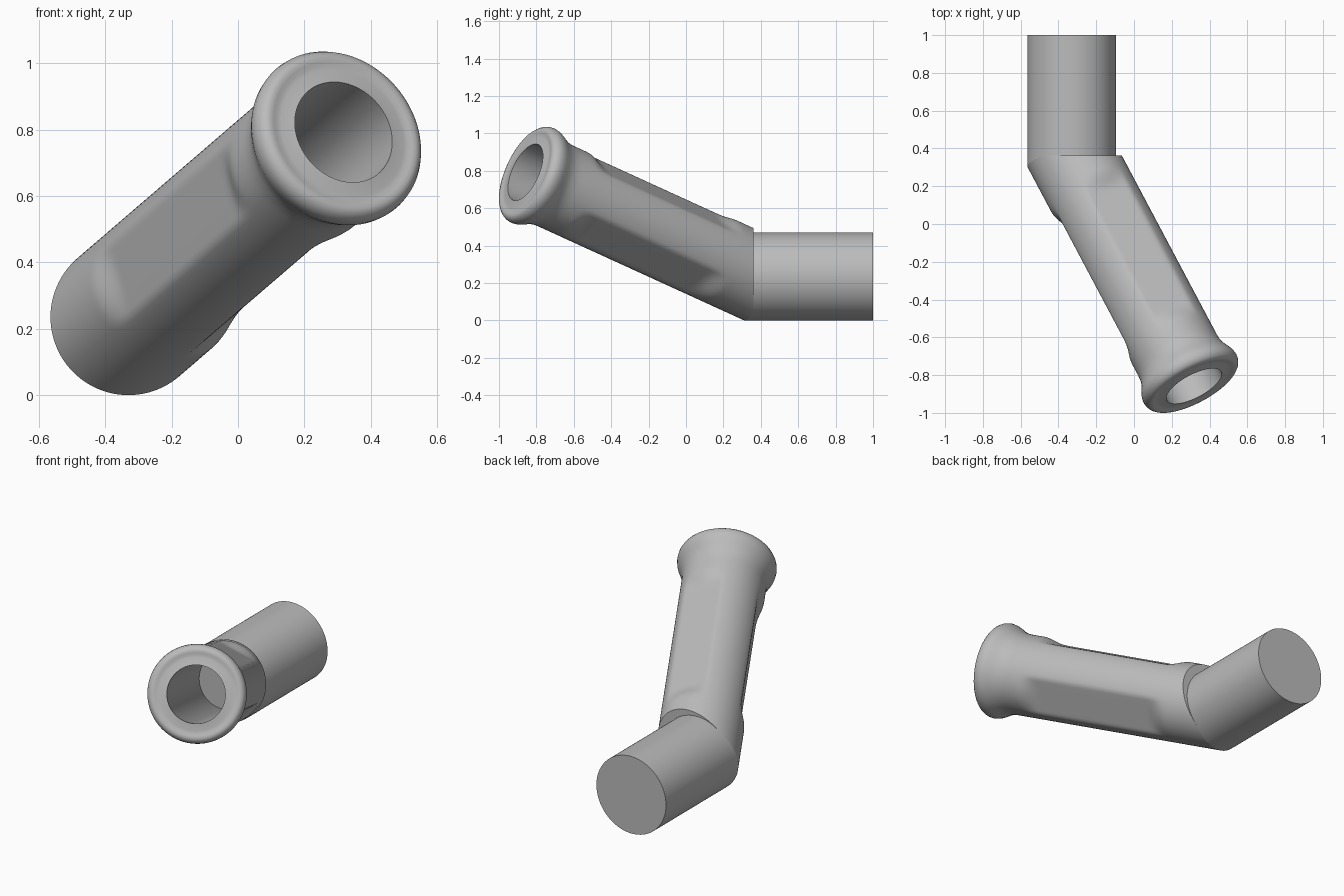
import bpy, bmesh, math
from mathutils import Vector

if "Cube" in bpy.data.objects:
    bpy.data.objects.remove(bpy.data.objects["Cube"], do_unlink=True)

# Frame of the bend: straight pipe runs along y, socket arm leans off it
BEND, ROLL = math.radians(35), math.radians(40.7)
R, BORE, N = 0.235, 0.163, 96
ELBOW = Vector((-0.33, 0.362, 0.235))
LEAN = Vector((math.cos(ROLL), 0, math.sin(ROLL)))
SIDE = Vector((-math.sin(ROLL), 0, math.cos(ROLL)))
BACK = Vector((0, 1, 0))
AXIS = LEAN * math.sin(BEND) - BACK * math.cos(BEND)
INNER = LEAN * math.cos(BEND) + BACK * math.sin(BEND)
MITER = math.tan(BEND / 2)
ANGLES = [2 * math.pi * i / N for i in range(N)]

grey = bpy.data.materials.new("plain grey")
grey.use_nodes = True
grey.diffuse_color = (0.5, 0.5, 0.5, 1)
grey.node_tree.nodes["Principled BSDF"].inputs["Base Color"].default_value = (0.5, 0.5, 0.5, 1)


def smoothstep(a, b, x):
    x = min(max((x - a) / (b - a), 0), 1)
    return x * x * (3 - 2 * x)


def arm_point(angle, radius, t):
    return ELBOW + AXIS * t + (INNER * math.cos(angle) + SIDE * math.sin(angle)) * radius


def flat_radius(angle, t):
    """Arm radius with three shallow grip flats, fading out at both ends."""
    third = 2 * math.pi / 3
    off = (angle - math.radians(30) + third / 2) % third - third / 2
    cut = R - R * math.cos(math.radians(30)) / math.cos(off)
    depth = (cut + math.hypot(cut, 0.003)) / 2
    fade = smoothstep(0.23, 0.35, t) * (1 - smoothstep(1.09, 1.21, t))
    return R - depth * fade


def bridge(bm, rings):
    for a, b in zip(rings, rings[1:]):
        for i in range(N):
            j = (i + 1) % N
            bm.faces.new((a[i], a[j], b[j], b[i]))


def add_ring(bm, points):
    return [bm.verts.new(p) for p in points]


def finish(bm, name):
    bmesh.ops.recalc_face_normals(bm, faces=bm.faces)
    mesh = bpy.data.meshes.new(name)
    bm.to_mesh(mesh)
    bm.free()
    mesh.materials.append(grey)
    obj = bpy.data.objects.new(name, mesh)
    bpy.context.collection.objects.link(obj)
    bpy.ops.object.select_all(action='DESELECT')
    obj.select_set(True)
    bpy.context.view_layer.objects.active = obj
    bpy.ops.object.shade_smooth_by_angle(angle=math.radians(38))


# Socket arm: cut square to the pipe on the inside of the bend, mitred outside
bm = bmesh.new()
start = []
for a in ANGLES:
    u = R * math.cos(a)
    start.append(arm_point(a, R, u * (math.tan(BEND) if u > 0 else MITER)))
rings = [add_ring(bm, start)]
for k in range(56):
    t = 0.19 + k * 0.02
    rings.append(add_ring(bm, [arm_point(a, flat_radius(a, t), t) for a in ANGLES]))

# Flared rim, front face and bore mouth
rim = [(0.237, 1.325), (0.243, 1.35), (0.253, 1.375), (0.266, 1.4), (0.274, 1.42),
       (0.277, 1.44), (0.275, 1.457), (0.268, 1.472), (0.257, 1.483), (0.244, 1.487),
       (0.231, 1.485), (0.219, 1.482), (0.205, 1.482), (BORE, 1.49)]
for radius, t in rim:
    rings.append(add_ring(bm, [arm_point(a, radius, t) for a in ANGLES]))

# Bore floor lies square to the straight pipe
rings.append(add_ring(bm, [arm_point(a, BORE, BORE * math.cos(a) * math.tan(BEND) + 0.008)
                           for a in ANGLES]))
bridge(bm, rings)
bm.faces.new(rings[-1])

# Crescent lip on the inside of the bend
half = [rings[0][i % N] for i in range(-N // 4, N // 4 + 1)]
bm.faces.new(half)
finish(bm, "socket_arm")

# Straight pipe with a closed back end
bm = bmesh.new()
front, rear = [], []
for a in ANGLES:
    p = ELBOW + (LEAN * math.cos(a) + SIDE * math.sin(a)) * R
    front.append(p + BACK * min(0, R * math.cos(a) * MITER))
    rear.append(Vector((p.x, 1, p.z)))
pipe = [add_ring(bm, front), add_ring(bm, rear)]
bridge(bm, pipe)
bm.faces.new(pipe[1])
finish(bm, "straight_pipe")
